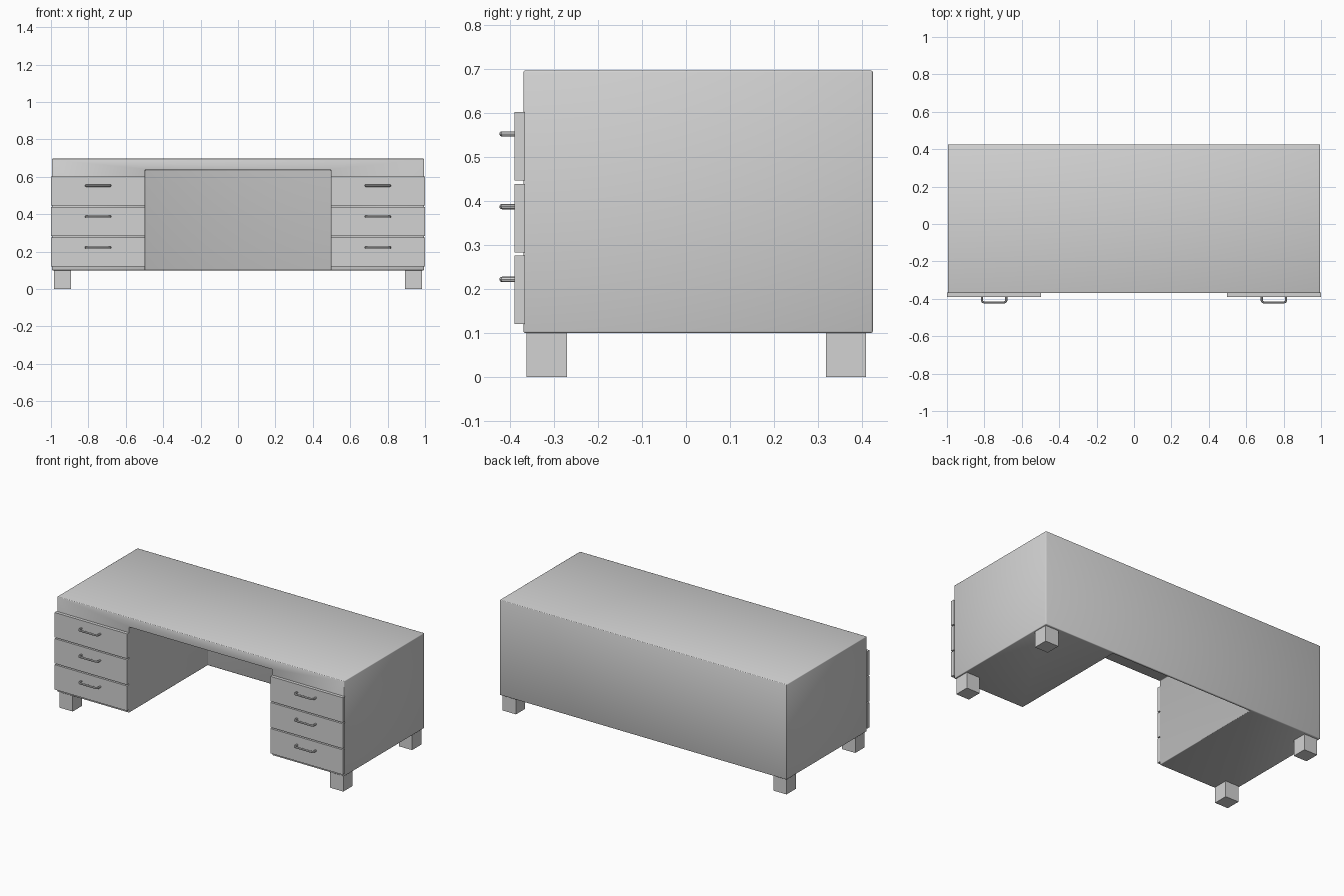
import bpy
from mathutils import Vector

old = bpy.data.objects.get("Cube")
if old:
    bpy.data.objects.remove(old, do_unlink=True)

grey = bpy.data.materials.new("light_grey")
grey.use_nodes = True
grey.diffuse_color = (0.65, 0.65, 0.65, 1)
grey.node_tree.nodes["Principled BSDF"].inputs["Base Color"].default_value = (0.65, 0.65, 0.65, 1)


def box(name, lo, hi):
    """Axis-aligned box between two corners."""
    lo, hi = Vector(lo), Vector(hi)
    bpy.ops.mesh.primitive_cube_add(size=1, location=(lo + hi) / 2)
    obj = bpy.context.object
    obj.name = name
    obj.scale = hi - lo
    bpy.ops.object.transform_apply(location=False, rotation=False, scale=True)
    obj.data.materials.append(grey)
    return obj


# Desk body: one block with a knee space cut out, leaving a thin back panel
FRONT, BACK = -0.37, 0.425
body = box("desk_body", (-0.995, FRONT, 0.1), (0.995, BACK, 0.697))
knee_space = box("knee_space_cutter", (-0.497, FRONT - 0.2, -0.1), (0.497, BACK - 0.015, 0.637))
knee_space.hide_render = True
cut = body.modifiers.new("knee_space", 'BOOLEAN')
cut.object = knee_space
cut.operation = 'DIFFERENCE'
cut.solver = 'EXACT'
edge = body.modifiers.new("soft_edges", 'BEVEL')
edge.width = 0.004
edge.segments = 2
bpy.ops.object.select_all(action='DESELECT')
body.select_set(True)
bpy.context.view_layer.objects.active = body
for modifier in ("knee_space", "soft_edges"):
    bpy.ops.object.modifier_apply(modifier=modifier)
bpy.ops.object.shade_smooth()
bpy.data.objects.remove(knee_space, do_unlink=True)


def handle(name, x, z):
    """Bent tube pull standing out from a drawer front."""
    curve = bpy.data.curves.new(name, 'CURVE')
    curve.dimensions = '3D'
    curve.bevel_depth = 0.006
    curve.bevel_resolution = 2
    curve.use_fill_caps = True
    half = [(0.065, -0.385), (0.065, -0.408), (0.062, -0.416), (0.054, -0.419)]
    path = [(-dx, y) for dx, y in half] + half[::-1]
    spline = curve.splines.new('POLY')
    spline.points.add(len(path) - 1)
    for point, (dx, y) in zip(spline.points, path):
        point.co = (x + dx, y, z, 1)
    obj = bpy.data.objects.new(name, curve)
    bpy.context.collection.objects.link(obj)
    curve.materials.append(grey)
    bpy.ops.object.select_all(action='DESELECT')
    obj.select_set(True)
    bpy.context.view_layer.objects.active = obj
    bpy.ops.object.convert(target='MESH')
    bpy.ops.object.shade_smooth_by_angle()


for side, s in (("left", 1), ("right", -1)):
    # Three drawer fronts with handles on each pedestal
    xs = sorted((s * 0.497, s * 1.0))
    for i, level in enumerate(("bottom", "middle", "top")):
        z = 0.12 + i * 0.1635
        box(f"{side}_{level}_drawer", (xs[0], -0.39, z), (xs[1], FRONT + 0.004, z + 0.156))
        handle(f"{side}_{level}_handle", s * 0.748, z + 0.102 + 0.002 * i)
    # Square legs at the outer corners
    xs = sorted((s * 0.893, s * 0.985))
    for end, y in (("front", -0.363), ("back", 0.318)):
        box(f"{side}_{end}_leg", (xs[0], y, 0), (xs[1], y + 0.092, 0.104))
